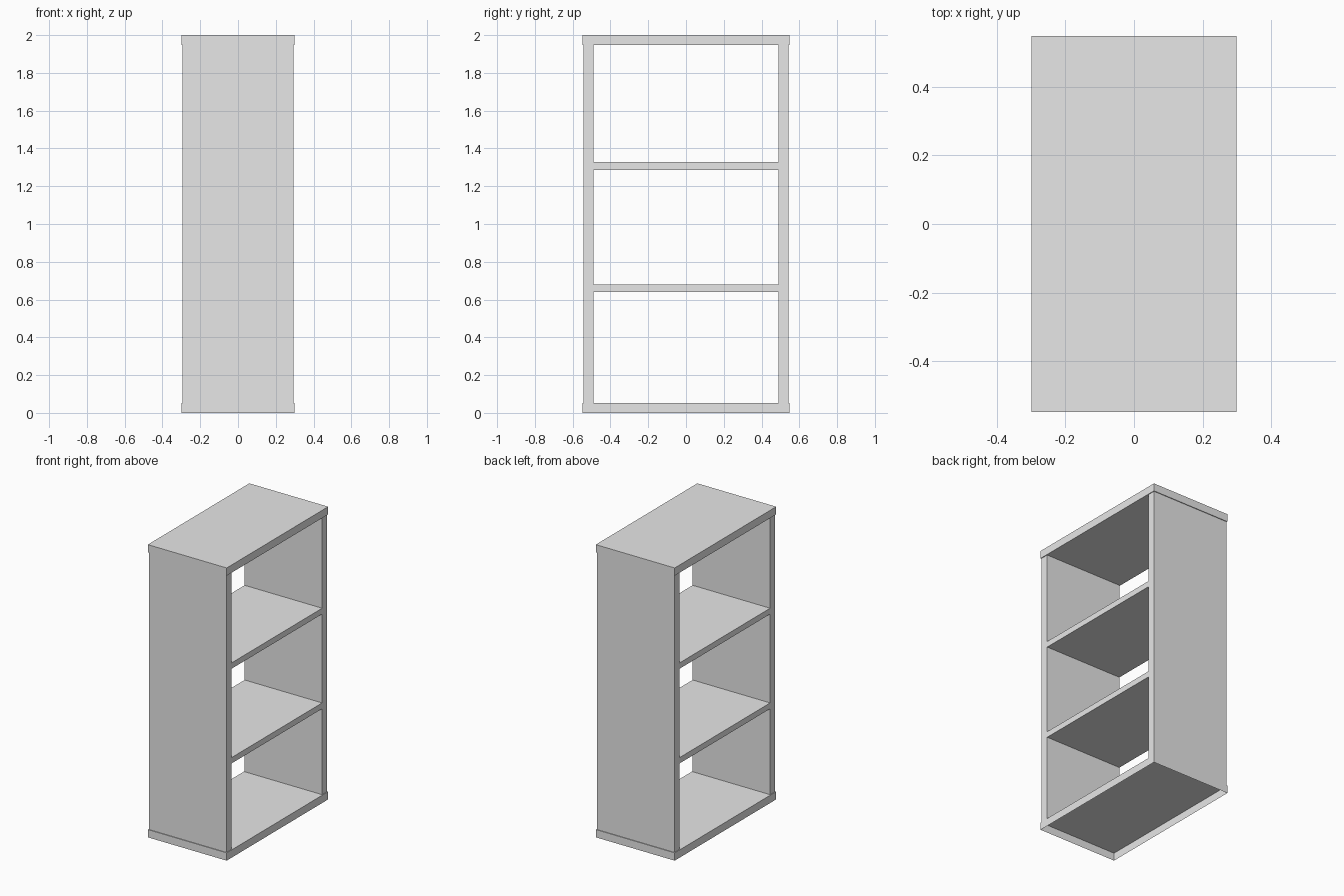
import bpy
import bmesh
from mathutils import Matrix, Vector

cube = bpy.data.objects.get("Cube")
if cube:
    bpy.data.objects.remove(cube, do_unlink=True)

# Single plain grey finish
GREY = (0.8, 0.8, 0.8, 1.0)
grey = bpy.data.materials.new("plain_grey")
grey.use_nodes = True
grey.diffuse_color = GREY
grey.node_tree.nodes["Principled BSDF"].inputs["Base Color"].default_value = GREY


def board(name, low, high, open_bottom=False):
    """Flat-faced board between two opposite corners."""
    low, high = Vector(low), Vector(high)
    bm = bmesh.new()
    bmesh.ops.create_cube(bm, size=1.0)
    bm.transform(Matrix.Translation((low + high) / 2) @ Matrix.Diagonal((*(high - low), 1.0)))
    bm.normal_update()
    if open_bottom:
        under = [f for f in bm.faces if f.normal.z < -0.5]
        bmesh.ops.delete(bm, geom=under, context="FACES_ONLY")
    mesh = bpy.data.meshes.new(name)
    bm.to_mesh(mesh)
    bm.free()
    mesh.materials.append(grey)
    obj = bpy.data.objects.new(name, mesh)
    bpy.context.collection.objects.link(obj)
    return obj


HEIGHT = 2.0
SLAB = 0.053                      # thickness of top and base
SLAB_X, SLAB_Y = 0.298, 0.548     # half sizes of top and base
PANEL_X, PANEL_Y = 0.293, 0.543   # half sizes of the body
INNER_Y = 0.49                    # inner face of the upright panels
SHELF = 0.04

# Top, and base that is hollow underneath
board("top_slab", (-SLAB_X, -SLAB_Y, HEIGHT - SLAB), (SLAB_X, SLAB_Y, HEIGHT))
board("base_slab", (-SLAB_X, -SLAB_Y, 0), (SLAB_X, SLAB_Y, SLAB), open_bottom=True)

# Upright panels
for name, y0, y1 in (("front_panel", -PANEL_Y, -INNER_Y), ("back_panel", INNER_Y, PANEL_Y)):
    board(name, (-PANEL_X, y0, SLAB), (PANEL_X, y1, HEIGHT - SLAB))

# Shelves
for name, z in (("lower_shelf", 0.64), ("upper_shelf", 1.287)):
    board(name, (-PANEL_X, -INNER_Y, z), (PANEL_X, INNER_Y, z + SHELF))
